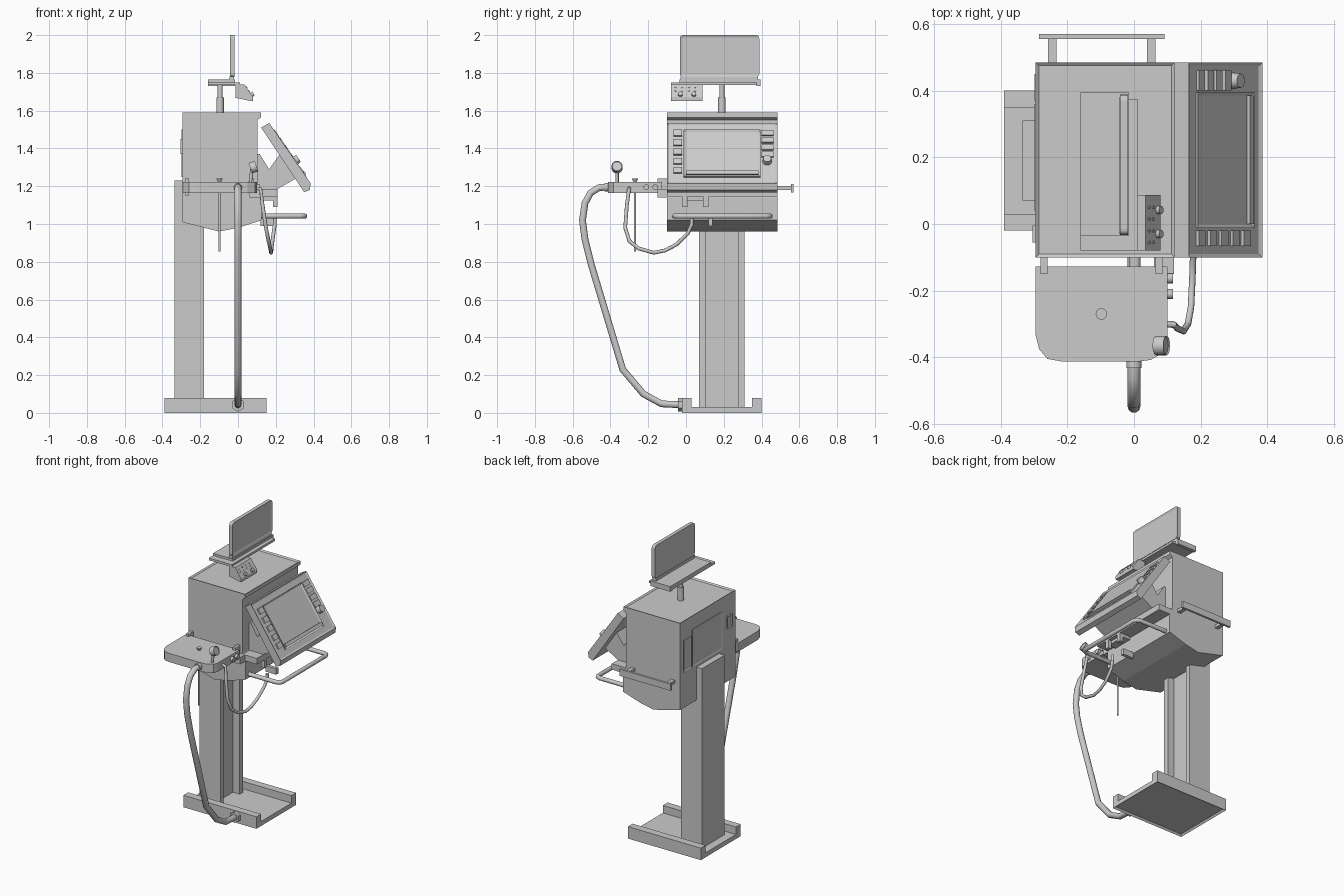
import bpy, bmesh, math
from mathutils import Vector, Matrix

if "Cube" in bpy.data.objects:
    bpy.data.objects.remove(bpy.data.objects["Cube"])

def finish(name, bm, smooth=False):
    bmesh.ops.recalc_face_normals(bm, faces=bm.faces)
    me = bpy.data.meshes.new(name)
    bm.to_mesh(me)
    bm.free()
    ob = bpy.data.objects.new(name, me)
    bpy.context.collection.objects.link(ob)
    if smooth:
        shade(ob)
    return ob

def shade(ob):
    bpy.ops.object.select_all(action='DESELECT')
    ob.select_set(True)
    bpy.context.view_layer.objects.active = ob
    bpy.ops.object.shade_smooth_by_angle(angle=math.radians(40))

def prism(name, pts, axis, a, b):
    """Extrude a 2D profile along one axis from a to b."""
    place = {'x': lambda p, t: (t, p[0], p[1]),
             'y': lambda p, t: (p[0], t, p[1]),
             'z': lambda p, t: (p[0], p[1], t)}[axis]
    bm = bmesh.new()
    lo = [bm.verts.new(place(p, a)) for p in pts]
    hi = [bm.verts.new(place(p, b)) for p in pts]
    bm.faces.new(lo)
    bm.faces.new(hi)
    n = len(pts)
    for i in range(n):
        j = (i + 1) % n
        bm.faces.new((lo[i], lo[j], hi[j], hi[i]))
    return finish(name, bm)

def box(name, x, y, z):
    return prism(name, [(x[0], y[0]), (x[1], y[0]), (x[1], y[1]), (x[0], y[1])], 'z', *z)

def cyl(name, p, q, r, r2=None, n=20):
    p, q = Vector(p), Vector(q)
    d = q - p
    bm = bmesh.new()
    m = Matrix.Translation((p + q) / 2) @ d.to_track_quat('Z', 'Y').to_matrix().to_4x4()
    bmesh.ops.create_cone(bm, cap_ends=True, segments=n, radius1=r,
                          radius2=r if r2 is None else r2, depth=d.length, matrix=m)
    return finish(name, bm, n > 8)

def tube(name, pts, r):
    cu = bpy.data.curves.new(name, 'CURVE')
    cu.dimensions = '3D'
    cu.bevel_depth, cu.bevel_resolution, cu.use_fill_caps = r, 3, True
    s = cu.splines.new('POLY')
    s.points.add(len(pts) - 1)
    for sp, p in zip(s.points, pts):
        sp.co = (*p, 1)
    ob = bpy.data.objects.new(name, cu)
    bpy.context.collection.objects.link(ob)
    bpy.ops.object.select_all(action='DESELECT')
    ob.select_set(True)
    bpy.context.view_layer.objects.active = ob
    bpy.ops.object.convert(target='MESH')
    shade(bpy.context.object)

def recess(ob, normal, thick, depth):
    """Inset and sink the face pointing along normal."""
    bm = bmesh.new()
    bm.from_mesh(ob.data)
    n = Vector(normal).normalized()
    f = max((f for f in bm.faces if f.normal.dot(n) > 0.97), key=lambda f: f.calc_area())
    bmesh.ops.inset_region(bm, faces=[f], thickness=thick, depth=0)
    bmesh.ops.translate(bm, verts=f.verts, vec=-n * depth)
    bm.to_mesh(ob.data)
    bm.free()

def rounded(x0, x1, y0, y1, r, n=4):
    pts = []
    for k, (cx, cy) in enumerate([(x1-r, y1-r), (x0+r, y1-r), (x0+r, y0+r), (x1-r, y0+r)]):
        for i in range(n + 1):
            a = math.pi / 2 * (k + i / n)
            pts.append((cx + r * math.cos(a), cy + r * math.sin(a)))
    return pts

# Base with two side rails, and the channel column
base = prism("base", [(-.02, 0), (.40, 0), (.40, .08), (.35, .08), (.35, .03),
                      (.03, .03), (.03, .08), (-.02, .08)], 'x', -.39, .15)
recess(base, (0, 0, -1), .015, .012)
prism("column", [(-.335, .07), (-.18, .07), (-.18, .105), (-.23, .105), (-.23, .275),
                 (-.18, .275), (-.18, .31), (-.335, .31)], 'z', .03, 1.23)

# Main cabinet
body = prism("cabinet", [(-.295, 1.01), (-.10, .96), (0, .98), (.125, 1.02), (.125, 1.14), (.103, 1.19),
                         (.103, 1.55), (.122, 1.565), (.122, 1.59), (-.295, 1.59)], 'y', -.10, .485)
recess(body, (0, 0, 1), .014, .008)
door = box("rear_door", (-.299, -.28), (.04, .36), (1.25, 1.50))
recess(door, (-1, 0, 0), .01, .003)
vent = box("rear_vent", (-.299, -.28), (.37, .45), (1.25, 1.46))
recess(vent, (-1, 0, 0), .01, .003)
latch = box("rear_socket", (-.305, -.28), (-.055, -.005), (1.37, 1.45))
recess(latch, (-1, 0, 0), .01, .006)

# Lower ledge, hanging hooks and screen support
box("front_ledge", (.10, .21), (-.10, .485), (1.145, 1.185))
for y in (-.02, .09):
    box("hook_leg", (.185, .21), (y, y + .028), (1.09, 1.15))
box("hook_plate", (.13, .185), (-.02, .118), (1.125, 1.15))
box("ledge_end_bracket", (.06, .12), (-.15, -.09), (1.14, 1.185))
prism("screen_support", [(.10, 1.37), (.115, 1.37), (.165, 1.29), (.225, 1.375),
                         (.305, 1.24), (.20, 1.18), (.10, 1.18)], 'y', -.03, .42)

# Tilted control panel; local axes run down the face, across it and outward
panel = prism("control_panel", [(.165, 1.535), (.385, 1.215), (.38, 1.18), (.35, 1.168), (.122, 1.51)],
              'y', -.10, .485)
N = Vector((.824, 0, .567)).normalized()
recess(panel, N, .014, .006)
D = Vector((N.z, 0, -N.x))
TILT = Matrix((D, (0, 1, 0), N)).transposed().to_4x4()
TILT.translation = (.165, 0, 1.535)

def on_panel(ob):
    ob.data.transform(TILT)
    return ob

def drop(z):
    return (1.535 - z) / N.x

screen = on_panel(box("display", (.045, .345), (-.012, .395), (-.012, .002)))
recess(screen, N, .014, .006)
on_panel(box("display_lower_strip", (.312, .333), (.0, .385), (-.006, .008)))
for z in (1.482, 1.432, 1.382, 1.332, 1.285):
    on_panel(box("left_button", (drop(z) - .018, drop(z) + .018), (-.066, -.02), (-.01, .004)))
for z in (1.482, 1.444, 1.406, 1.368):
    on_panel(box("right_button", (drop(z) - .016, drop(z) + .016), (.40, .462), (-.01, .004)))
u = drop(1.335)
on_panel(cyl("dial", (u, .43, -.01), (u, .43, .022), .025, .021))

# Front grab handle
tube("grab_handle", [(.10, -.06, 1.042), (.325, -.06, 1.042), (.345, -.052, 1.042), (.353, -.035, 1.042),
                     (.353, .42, 1.042), (.345, .437, 1.042), (.325, .445, 1.042), (.10, .445, 1.042)], .014)
cyl("hose_plug", (.195, .03, 1.03), (.195, .03, .99), .010)
box("handle_stop", (.12, .20), (.118, .14), (.99, 1.03))

# Side rail on the far side
for x in (-.245, .052):
    box("rail_post", (x - .013, x + .013), (.48, .558), (1.18, 1.20))
box("side_rail", (-.285, .092), (.555, .57), (1.168, 1.212))

# Side tray with brackets, knobs, filler rod
prism("side_tray", [(-.295, -.128), (.10, -.128), (.10, -.36), (.09, -.385), (.05, -.408), (.02, -.412),
                    (-.22, -.412), (-.26, -.405), (-.285, -.375), (-.295, -.335)], 'z', 1.165, 1.223)
for x in (-.27, .075):
    box("tray_bracket", (x - .01, x + .01), (-.15, -.09), (1.15, 1.24))
cyl("tray_arm", (.003, -.14, 1.19), (.003, -.09, 1.19), .017)
for y in (-.21, -.163):
    cyl("tray_knob", (.09, y, 1.195), (.117, y, 1.195), .015)
cyl("filler_funnel", (-.098, -.27, 1.215), (-.098, -.27, 1.24), .004, .017)
cyl("filler_rod", (-.098, -.27, .855), (-.098, -.27, 1.17), .006, n=12)

# Pressure gauge on its stem
cyl("gauge_stem", (.065, -.365, 1.22), (.075, -.365, 1.30), .009)
gauge = cyl("gauge", (.066, -.365, 1.295), (.098, -.365, 1.307), .029)
recess(gauge, (.032, 0, .012), .004, .004)

# Thick supply hose with fittings
tube("main_hose", [(0, -.40, 1.195), (0, -.46, 1.193), (0, -.505, 1.165), (0, -.535, 1.11), (0, -.548, 1.02),
                   (0, -.535, .92), (0, -.50, .78), (0, -.335, .23), (0, -.225, .10), (0, -.13, .048),
                   (0, -.03, .043)], .019)
cyl("hose_collar", (0, -.40, 1.195), (0, -.432, 1.195), .023)
cyl("hose_nut", (0, -.042, .043), (0, -.015, .043), .036, n=6)

# Thin patient hose
tube("thin_hose", [(.09, -.30, 1.19), (.12, -.302, 1.185), (.13, -.313, 1.10), (.148, -.322, .98),
                   (.162, -.30, .91), (.171, -.25, .87), (.175, -.17, .848), (.177, -.11, .86),
                   (.180, -.05, .892), (.188, .01, .95), (.195, .03, 1.0)], .010)

# Pole, shelf and upper monitor
cyl("pole_lower", (-.095, .19, 1.575), (-.095, .19, 1.67), .02)
cyl("pole_upper", (-.095, .19, 1.67), (-.095, .19, 1.745), .013)
box("shelf", (-.16, -.015), (-.035, .395), (1.748, 1.764))
box("shelf_underside", (-.16, .01), (-.08, .375), (1.735, 1.75))
box("shelf_end_lip", (-.16, -.015), (.372, .395), (1.73, 1.75))
box("monitor_foot", (-.045, -.02), (-.03, .38), (1.76, 1.782))
monitor = prism("monitor", rounded(-.033, .388, 1.778, 2.0, .018), 'x', -.042, -.018)
recess(monitor, (1, 0, 0), .014, .005)

# Small sloped control box under the shelf
prism("control_box", [(-.012, 1.738), (.035, 1.738), (.08, 1.672), (.08, 1.652),
                      (.062, 1.652), (-.012, 1.668)], 'y', -.08, .087)
S = Vector((.066, 0, .045)).normalized()
for i, y in enumerate((-.03, .042)):
    p = Vector((.072, y, 1.684))
    cyl("control_knob", p - S * .01, p + S * .012, .012)
for t in (.22, .5):
    for y in (-.055, -.02, .015, .05):
        p = Vector((.035 + .045 * t, y, 1.738 - .066 * t))
        cyl("control_switch", p - S * .01, p + S * .003, .005, n=8)
